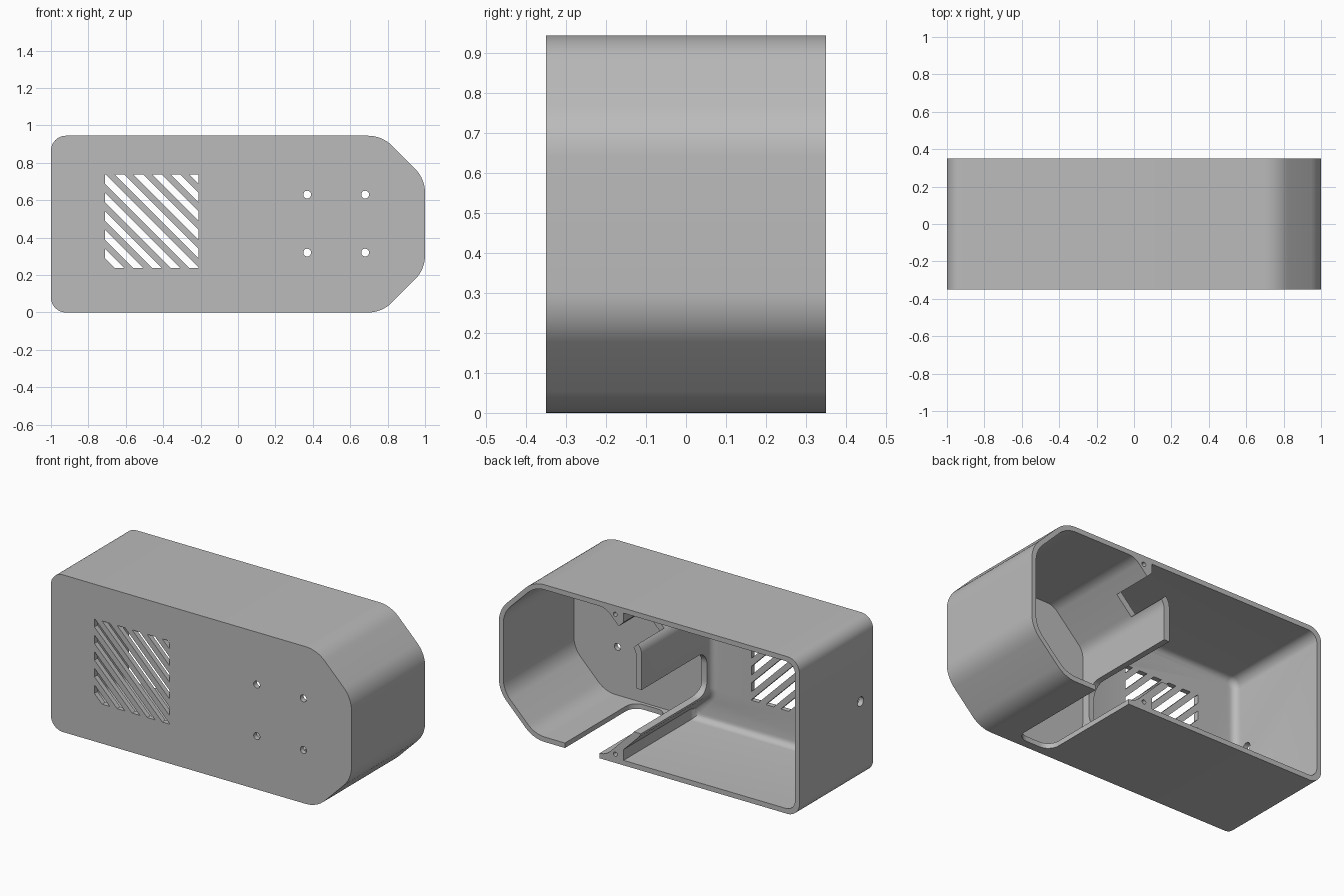
import bpy, bmesh, math
from mathutils import Vector

if "Cube" in bpy.data.objects:
    bpy.data.objects.remove(bpy.data.objects["Cube"])

H = 0.945          # height
D = 0.35           # half depth
T = 0.03           # wall thickness
FRONT = -D + T     # inside of the front wall

grey = bpy.data.materials.new("plain grey")
grey.use_nodes = True
grey.diffuse_color = (0.5, 0.5, 0.5, 1)
grey.node_tree.nodes["Principled BSDF"].inputs["Base Color"].default_value = (0.5, 0.5, 0.5, 1)


def rounded(corners, steps=8):
    """Fillet each (a, b, radius) corner of a polygon."""
    out = []
    n = len(corners)
    for i, (a, b, r) in enumerate(corners):
        p = Vector((a, b))
        if r == 0:
            out.append(p)
            continue
        u = (Vector(corners[i - 1][:2]) - p).normalized()
        v = (Vector(corners[(i + 1) % n][:2]) - p).normalized()
        half = u.angle(v) / 2
        centre = p + (u + v).normalized() * (r / math.sin(half))
        s = p + u * (r / math.tan(half)) - centre
        e = p + v * (r / math.tan(half)) - centre
        sweep = math.pi - 2 * half
        for k in range(steps + 1):
            t = k / steps
            out.append(centre + (s * math.sin((1 - t) * sweep) + e * math.sin(t * sweep)) / math.sin(sweep))
    return out


def circle(a, b, r, n=24):
    return [(a + r * math.cos(2 * math.pi * k / n), b + r * math.sin(2 * math.pi * k / n)) for k in range(n)]


def prism(name, pts, lo, hi, axis="y", bevel=0):
    """Extrude a 2D outline along an axis, optionally rounding the edge of its low end."""
    place = {"y": lambda a, b, c: (a, c, b),
             "x": lambda a, b, c: (c, a, b),
             "z": lambda a, b, c: (a, b, c)}[axis]
    bm = bmesh.new()
    ends = [[bm.verts.new(place(a, b, c)) for a, b in pts] for c in (lo, hi)]
    low = bm.faces.new(ends[0])
    bm.faces.new(ends[1][::-1])
    for i in range(len(pts)):
        bm.faces.new((ends[0][i], ends[0][i - 1], ends[1][i - 1], ends[1][i]))
    bmesh.ops.recalc_face_normals(bm, faces=bm.faces[:])
    if bevel:
        bmesh.ops.bevel(bm, geom=list(low.edges), offset=bevel, segments=5, profile=0.5, affect="EDGES")
    mesh = bpy.data.meshes.new(name)
    bm.to_mesh(mesh)
    bm.free()
    mesh.materials.append(grey)
    obj = bpy.data.objects.new(name, mesh)
    bpy.context.scene.collection.objects.link(obj)
    return obj


def mirrored(upper):
    """Add the lower copies of corners given for the upper half."""
    return upper + [(a, H - b, r) for a, b, r in reversed(upper)]


def cut(body, cutter):
    cutter.hide_render = True
    mod = body.modifiers.new("cut", "BOOLEAN")
    mod.operation = "DIFFERENCE"
    mod.solver = "EXACT"
    mod.object = cutter
    bpy.context.view_layer.objects.active = body
    bpy.ops.object.modifier_apply(modifier=mod.name)
    bpy.data.objects.remove(cutter)


# Outer shell with a chamfered end
shell = mirrored([(-1, H, 0.08), (0.77, H, 0.18), (1, 0.715, 0.18)])
body = prism("housing", rounded(shell), -D, D)
bpy.ops.object.select_all(action="DESELECT")
body.select_set(True)

# Eight-sided chamber, open at the back
chamber = mirrored([(0.085, 0.71, 0.1), (0.29, H - T, 0.1), (0.76, H - T, 0.16), (0.97, 0.705, 0.16)])
chamber = chamber[:4] + chamber[4:]
cut(body, prism("chamber_cutter", rounded(chamber), FRONT, 0.5))

# Large compartment, with rounded edges along its front wall
bay = mirrored([(-1 + T, H - T, 0.06), (0.17, H - T, 0), (0.17, 0.85, 0), (0.05, 0.73, 0.08)])
cut(body, prism("bay_cutter", rounded(bay), FRONT, 0.5, bevel=0.04))

# Gap in the dividing wall, open at the back
gap = [(0.5, 0.22, 0), (-0.27, 0.22, 0.08), (-0.27, 0.485, 0.08), (0.5, 0.485, 0)]
cut(body, prism("gap_cutter", rounded(gap), -0.04, 0.2, "x"))

# Notch in the upper slope of the dividing wall
notch = [(0.03, 0.80), (0.15, 0.68), (0.25, 0.78), (0.13, 0.90)]
cut(body, prism("notch_cutter", notch, 0.1, 0.5))

# Slot through the floor
slot = [(0.33, 0.5, 0), (0.33, -0.3, 0.07), (0.56, -0.3, 0.07), (0.56, 0.5, 0)]
cut(body, prism("floor_slot_cutter", rounded(slot), -0.1, 0.06, "z"))

# Mounting holes in the front wall
for x in (0.37, 0.68):
    for z in (0.32, 0.63):
        cut(body, prism("mount_hole_cutter", circle(x, z, 0.021), -0.5, -0.2))

# Screw holes in the two bosses
for z in (0.893, H - 0.893):
    cut(body, prism("screw_hole_cutter", circle(0.225, z, 0.013, 16), 0.1, 0.5))

# Cable hole in the end wall
cut(body, prism("cable_hole_cutter", circle(-0.23, 0.475, 0.028), -1.1, -0.9, "x"))

# Diagonal vent slots clipped to a square
VX, VZ, SIDE = -0.71, 0.237, 0.5


def diagonal(t):
    low, high = max(0, t - SIDE), min(t, SIDE)
    return (low, high), (high, low)


for k in range(10):
    middle = -0.396 + 0.1 * k - VX - VZ
    a, b = middle - 0.026, min(middle + 0.026, 2 * SIDE - 0.002)
    (a1, a2), (b1, b2) = diagonal(a), diagonal(b)
    outline = [a1, a2, b2, b1]
    if a < SIDE < b:
        outline = [a1, a2, (SIDE, 0), b2, b1, (0, SIDE)]
    cut(body, prism("vent_cutter", [(VX + p, VZ + q) for p, q in outline], -0.5, -0.2))

bpy.context.view_layer.objects.active = body
body.select_set(True)
bpy.ops.object.shade_smooth_by_angle()
